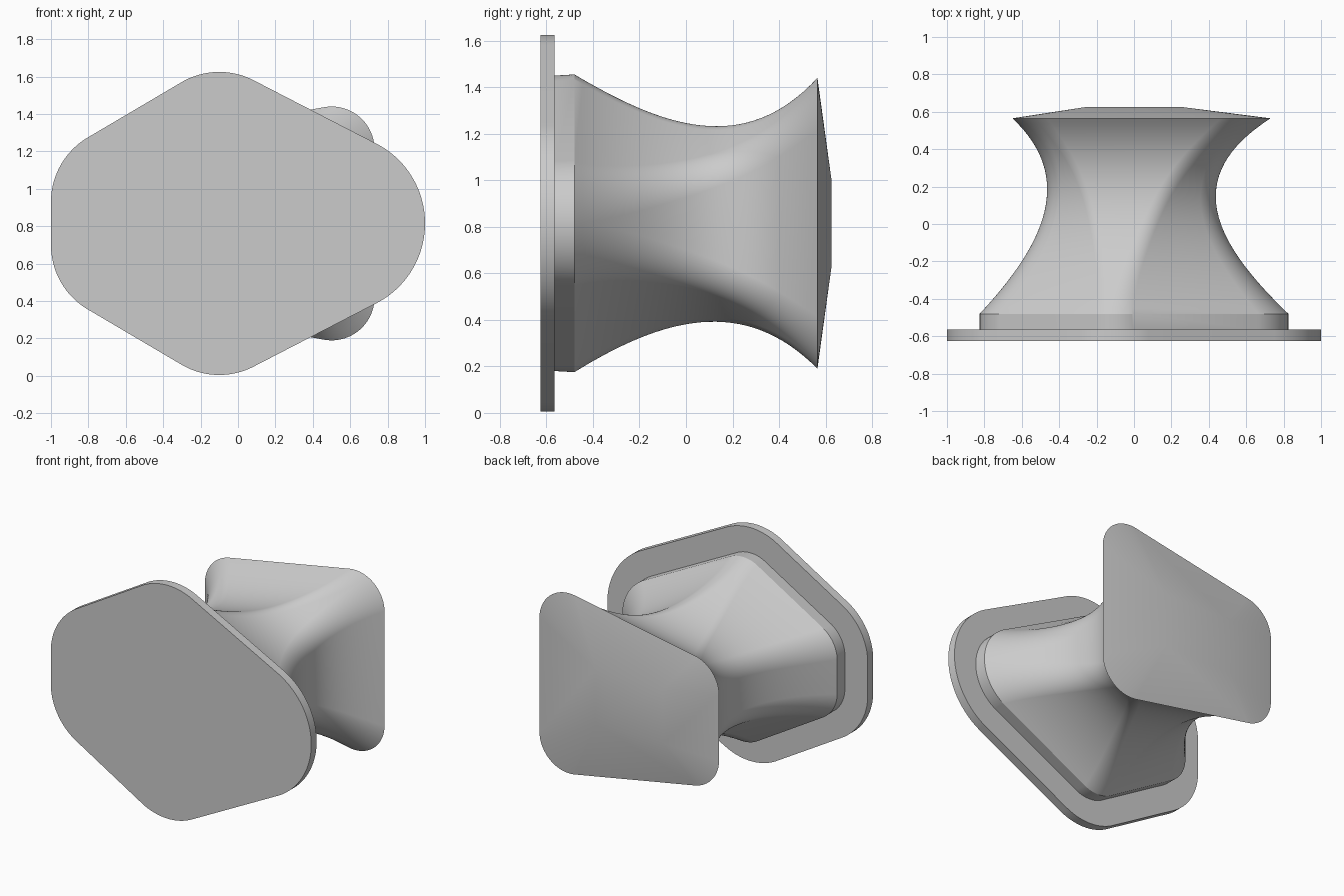
import bpy, bmesh, math

if "Cube" in bpy.data.objects:
    bpy.data.objects.remove(bpy.data.objects["Cube"])

MID = 0.815      # height of the mirror line of both outlines
COUNT = 180      # points around each ring, one per facing direction
STEPS = 32       # rings along the waisted neck

grey = bpy.data.materials.new("plain_grey")
grey.use_nodes = True
colour = (0.6, 0.6, 0.6, 1)
grey.diffuse_color = colour
grey.node_tree.nodes["Principled BSDF"].inputs["Base Color"].default_value = colour


def outline(circles):
    """Hull of circles (x, z, radius), one point for each facing direction."""
    ring = []
    for i in range(COUNT):
        a = math.tau * (i + 0.5) / COUNT
        c, s = math.cos(a), math.sin(a)
        x, z, r = max(circles, key=lambda k: k[0] * c + k[1] * s + k[2])
        ring.append((x + r * c, z + r * s))
    return ring


def mirrored(corners):
    return corners + [(x, 2 * MID - z, r) for x, z, r in corners]


def bezier(points, t):
    a, b, c, d = points
    u = 1 - t
    return a * u**3 + 3 * b * u * u * t + 3 * c * u * t * t + d * t**3


def fit(ring, x0, x1, z0, z1):
    """Bring a ring to the given bounds."""
    xs, zs = zip(*ring)
    sx = (x1 - x0) / (max(xs) - min(xs))
    sz = (z1 - z0) / (max(zs) - min(zs))
    return [(x0 + (x - min(xs)) * sx, z0 + (z - min(zs)) * sz) for x, z in ring]


def skin(name, sections):
    """Bridge a stack of (y, ring) sections and close both ends."""
    bm = bmesh.new()
    rings = [[bm.verts.new((x, y, z)) for x, z in ring] for y, ring in sections]
    for a, b in zip(rings, rings[1:]):
        for i in range(COUNT):
            j = (i + 1) % COUNT
            bm.faces.new((a[i], a[j], b[j], b[i]))
    bm.faces.new(rings[0])
    bm.faces.new(rings[-1])
    bmesh.ops.remove_doubles(bm, verts=bm.verts, dist=0.0005)
    bmesh.ops.recalc_face_normals(bm, faces=bm.faces)
    mesh = bpy.data.meshes.new(name)
    bm.to_mesh(mesh)
    bm.free()
    mesh.materials.append(grey)
    obj = bpy.data.objects.new(name, mesh)
    bpy.context.collection.objects.link(obj)
    bpy.ops.object.select_all(action="DESELECT")
    obj.select_set(True)
    bpy.context.view_layer.objects.active = obj
    bpy.ops.object.shade_smooth_by_angle(angle=math.radians(30))


# Five-cornered mounting plate
base_corners = mirrored([(-0.6, 0.93, 0.4), (-0.1, 1.225, 0.4), (0.52, MID, 0.48)])
plate = outline(base_corners)
skin("mounting_plate", [(-0.625, plate), (-0.565, plate)])

# Raised step, same outline set inwards
step = outline([(x, z, r - 0.175) for x, z, r in base_corners])

# Four-cornered grip outline
grip = outline(mirrored([(0.5, 1.21, 0.23), (-0.42, 1.04, 0.23)]))

# Waisted neck: points facing the same way join, so corners open into edges
sections = [(-0.565, step)]
for i in range(STEPS + 1):
    t = i / STEPS
    f = t * t * (3 - 2 * t)
    blend = [(a[0] + (b[0] - a[0]) * f, a[1] + (b[1] - a[1]) * f)
             for a, b in zip(step, grip)]
    sections.append((bezier((-0.48, -0.1, 0.25, 0.565), t),
                     fit(blend,
                         bezier((-0.825, -0.47, -0.315, -0.65), t),
                         bezier((0.825, 0.43, 0.24, 0.73), t),
                         bezier((0.175, 0.41, 0.508, 0.19), t),
                         bezier((1.455, 1.23, 1.1, 1.44), t))))

# Shallow sloped cap rising to a small flat rectangle
flat = [(min(max(x, -0.26), 0.26), min(max(z, MID - 0.19), MID + 0.19))
        for x, z in sections[-1][1]]
sections.append((0.625, flat))
skin("waisted_handle", sections)
